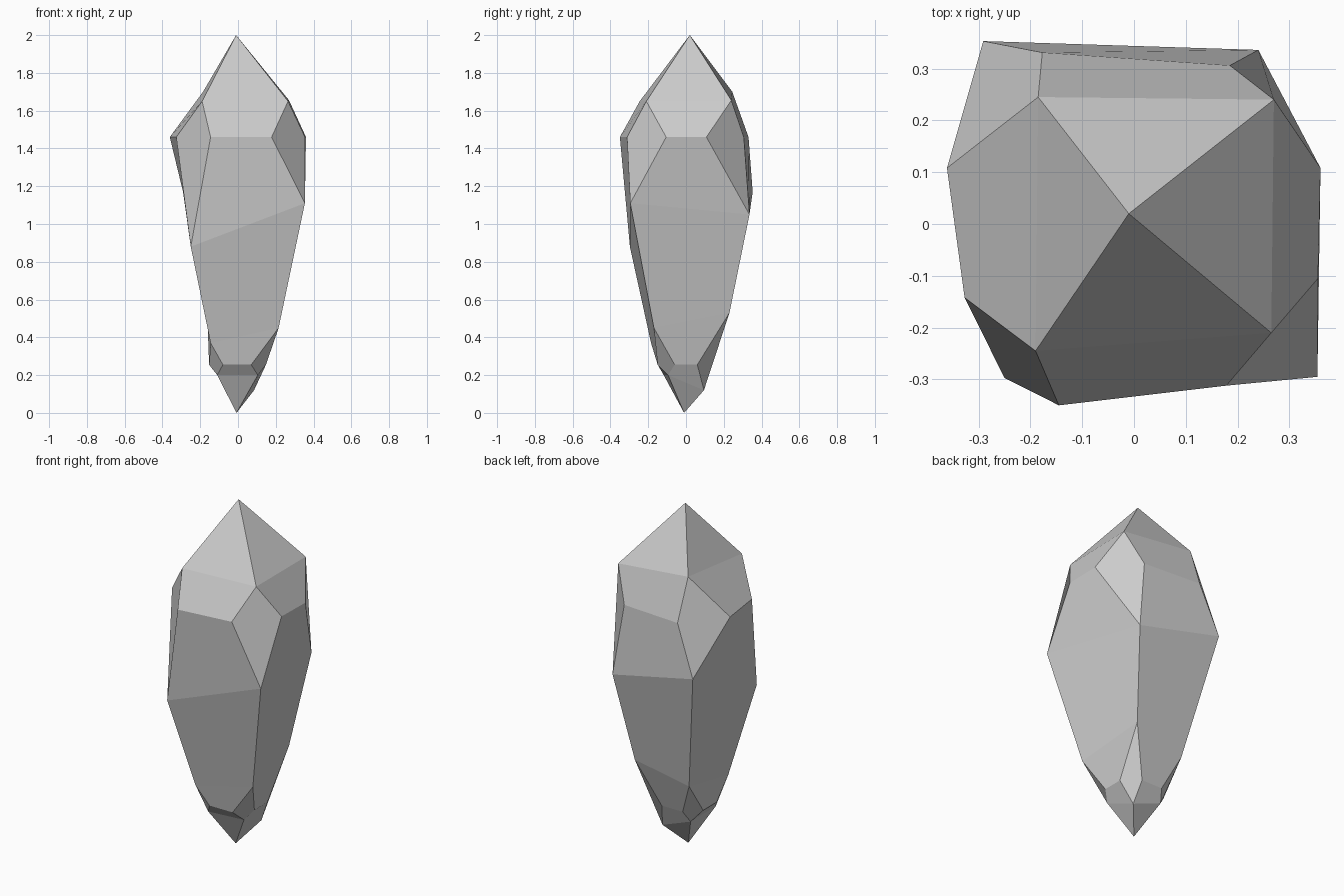
import bpy, bmesh

if "Cube" in bpy.data.objects:
    bpy.data.objects.remove(bpy.data.objects["Cube"])

# Rings run front-left, front-right, back-right, back-left;
# eight-point belts hold two points per side: front, right, back, left.
crown = [(-.19, -.245, 1.65), (.265, -.21, 1.65), (.27, .24, 1.655), (-.185, .245, 1.70)]
upper_belt = [(-.145, -.35), (.178, -.312), (.355, -.105), (.36, .108),
              (.185, .306), (-.177, .331), (-.361, .108), (-.327, -.142)]
shoulder = [(-.25, -.297, .88), (.354, -.295, 1.11), (.24, .336, 1.05), (-.291, .353, 1.17)]
waist = [(-.145, -.185, .37), (.215, -.17, .45), (.17, .23, .53), (-.16, .2, .45)]
lower_belt = [(-.08, -.15), (.07, -.15), (.148, -.06), (.148, .06),
              (.06, .138), (-.075, .138), (-.153, .06), (-.153, -.065)]
base = [(-.11, -.118, .20), (.105, -.095, .20), (.085, .095, .12), (-.1, .1, .19)]

bm = bmesh.new()


def ring(points, z=None):
    return [bm.verts.new((p[0], p[1], p[2] if z is None else z)) for p in points]


tip, foot = bm.verts.new((-.01, .02, 2)), bm.verts.new((-.008, -.01, 0))
A, S, W, B = ring(crown), ring(shoulder), ring(waist), ring(base)
U, L = ring(upper_belt, 1.46), ring(lower_belt, .255)

for i in range(4):
    j, a, b = (i + 1) % 4, 2 * i, 2 * i + 1
    # pointed ends
    bm.faces.new((A[i], A[j], tip))
    bm.faces.new((B[j], B[i], foot))
    # side facets, top to bottom
    for lo0, lo1, hi1, hi0 in ((U[a], U[b], A[j], A[i]), (S[i], S[j], U[b], U[a]),
                               (W[i], W[j], S[j], S[i]), (L[a], L[b], W[j], W[i]),
                               (B[i], B[j], L[b], L[a])):
        bm.faces.new((lo0, lo1, hi1, hi0))
    # kite-shaped corner facets
    bm.faces.new((S[i], U[a], A[i], U[a - 1]))
    bm.faces.new((B[i], L[a], W[i], L[a - 1]))

bmesh.ops.recalc_face_normals(bm, faces=bm.faces[:])
mesh = bpy.data.meshes.new("crystal")
bm.to_mesh(mesh)
bm.free()
crystal = bpy.data.objects.new("crystal", mesh)
bpy.context.collection.objects.link(crystal)
